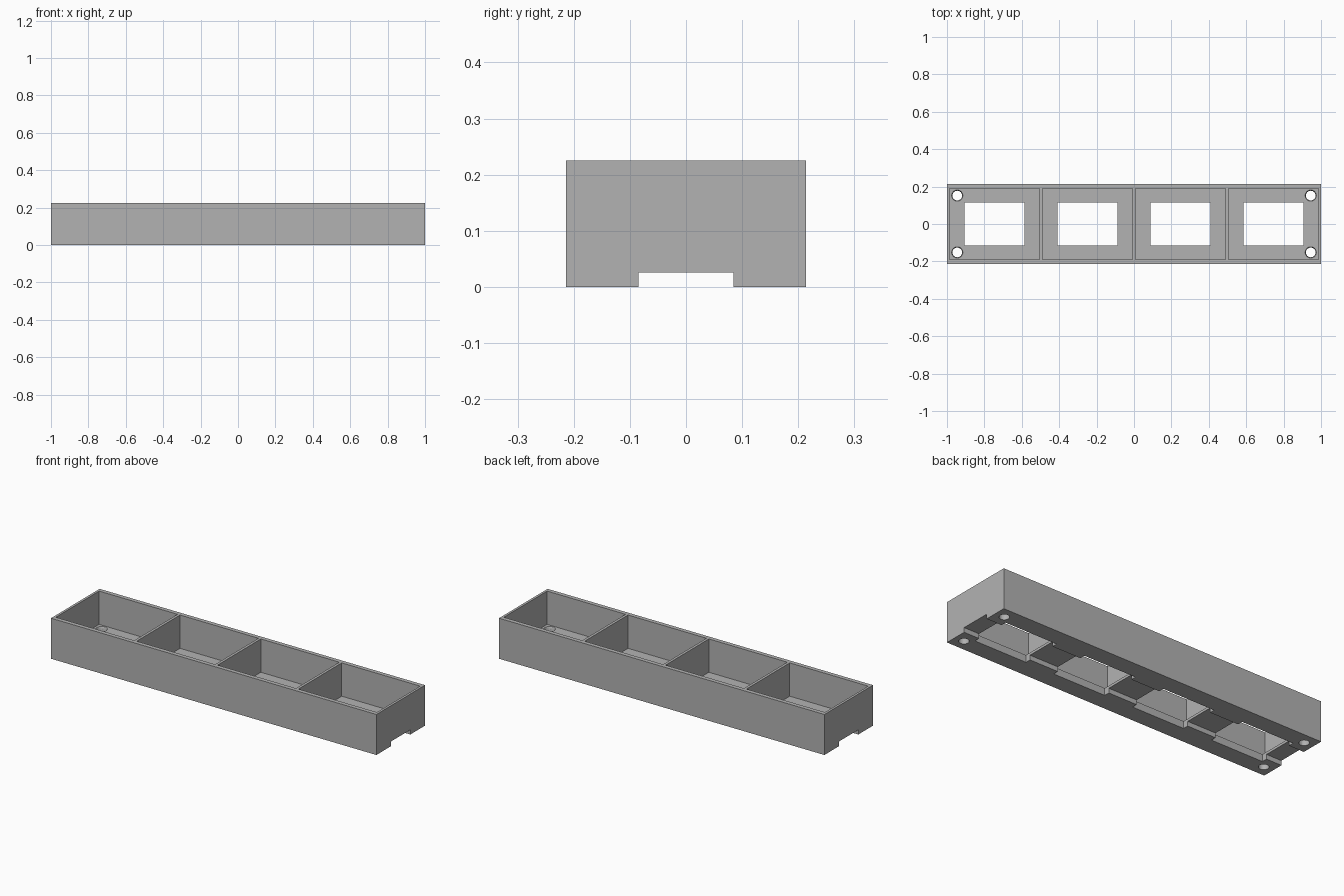
import bpy

if "Cube" in bpy.data.objects:
    bpy.data.objects.remove(bpy.data.objects["Cube"], do_unlink=True)

LENGTH, WIDTH, HEIGHT = 2.0, 0.427, 0.225
FLOOR = 0.04
PITCH = 0.497

grey = bpy.data.materials.new("plain_grey")
grey.use_nodes = True
colour = (0.45, 0.45, 0.45, 1)
grey.diffuse_color = colour
grey.node_tree.nodes["Principled BSDF"].inputs["Base Color"].default_value = colour


def box(name, x, size_x, size_y, z0, z1):
    """Box centred on y = 0, spanning z0 to z1."""
    bpy.ops.mesh.primitive_cube_add(size=1, location=(x, 0, (z0 + z1) / 2))
    ob = bpy.context.object
    ob.name = name
    ob.scale = (size_x, size_y, z1 - z0)
    bpy.ops.object.transform_apply(location=True, rotation=False, scale=True)
    ob.data.materials.append(grey)
    return ob


def cone(name, x, y, r0, r1, z0, z1):
    bpy.ops.mesh.primitive_cone_add(vertices=24, radius1=r0, radius2=r1,
                                    depth=z1 - z0, location=(x, y, (z0 + z1) / 2))
    ob = bpy.context.object
    ob.name = name
    ob.data.materials.append(grey)
    return ob


def cut(target, cutter):
    """Subtract the cutter, then throw it away."""
    cutter.hide_render = True
    mod = target.modifiers.new("cut", 'BOOLEAN')
    mod.operation = 'DIFFERENCE'
    mod.solver = 'EXACT'
    mod.object = cutter
    bpy.ops.object.select_all(action='DESELECT')
    bpy.context.view_layer.objects.active = target
    target.select_set(True)
    bpy.ops.object.modifier_apply(modifier=mod.name)
    bpy.data.objects.remove(cutter, do_unlink=True)


# Outer block
tray = box("compartment_tray", 0, LENGTH, WIDTH, 0, HEIGHT)

# Channel along the underside
cut(tray, box("channel_cutter", 0, LENGTH + 0.2, 0.169, -0.1, 0.026))

# Four open pockets, each with a window through its floor
for i in range(4):
    x = (i - 1.5) * PITCH
    cut(tray, box("pocket_cutter", x, 0.482, 0.38, FLOOR, HEIGHT + 0.1))
    cut(tray, box("window_cutter", x, 0.321, 0.23, -0.1, FLOOR + 0.05))

# Screw holes in the corners, slightly widened at the top
for sx in (-1, 1):
    for sy in (-1, 1):
        x, y = sx * 0.945, sy * 0.152
        cut(tray, cone("hole_cutter", x, y, 0.026, 0.026, -0.1, FLOOR + 0.05))
        cut(tray, cone("countersink_cutter", x, y, 0.024, 0.036, 0.028, 0.052))

bpy.ops.object.shade_smooth_by_angle(angle=0.5)
